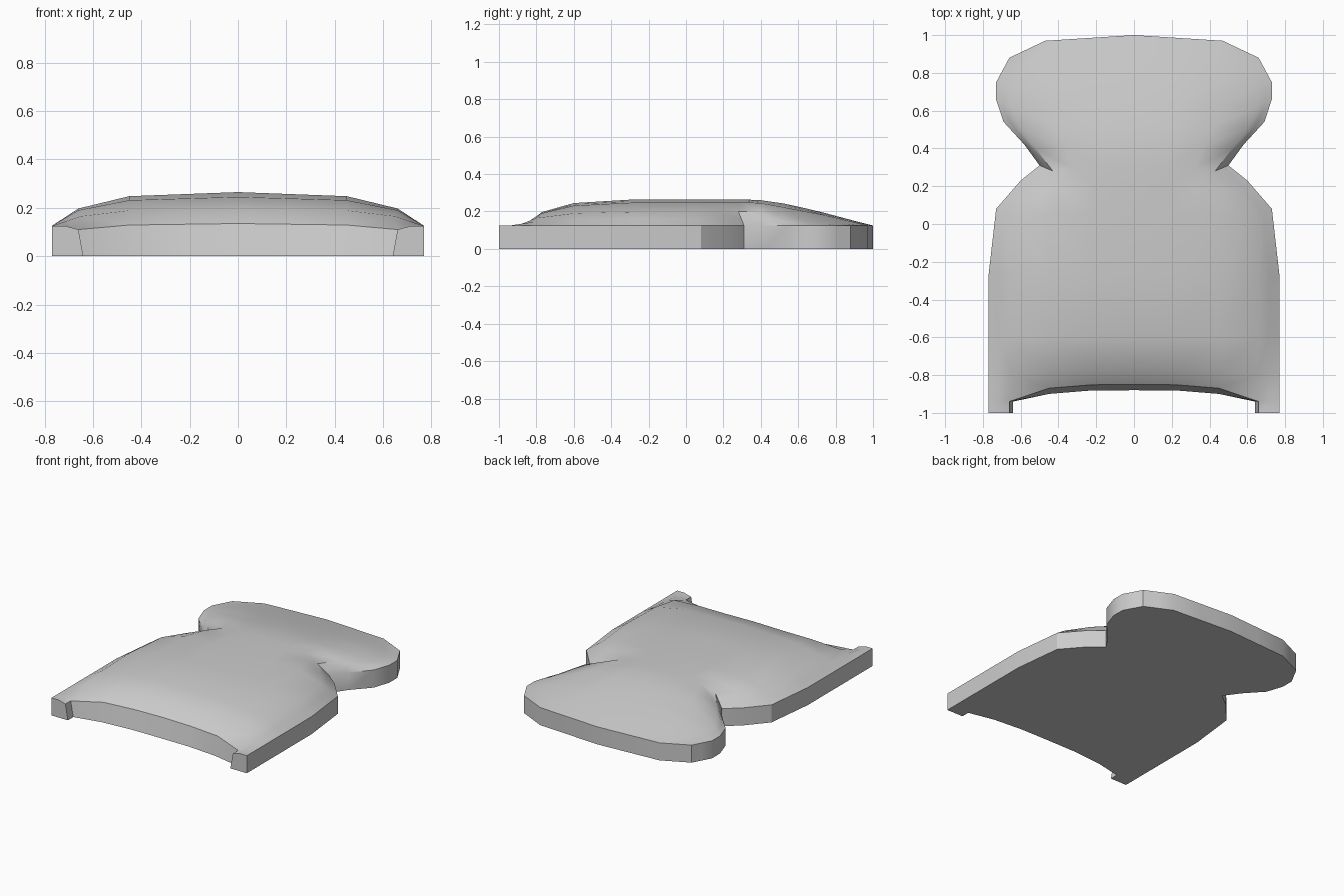
import bpy, bmesh
from mathutils import Vector

cube = bpy.data.objects.get("Cube")
if cube:
    bpy.data.objects.remove(cube, do_unlink=True)

RIM_Z = 0.125  # height of the vertical edge band

# Cross sections from front to back, right half only:
# centre y, centre z, crown x, shoulder xyz, rim xy
SECTIONS = [
    (-0.85, 0.135, 0.45, 0.66, -0.94, 0.11, 0.77, -0.94),
    (-0.77, 0.197, 0.45, 0.65, -0.80, 0.165, 0.77, -0.82),
    (-0.60, 0.245, 0.45, 0.66, -0.60, 0.19, 0.77, -0.60),
    (-0.27, 0.265, 0.45, 0.66, -0.27, 0.197, 0.77, -0.27),
    (0.06, 0.265, 0.45, 0.63, 0.04, 0.197, 0.73, 0.08),
    (0.20, 0.265, 0.40, 0.53, 0.18, 0.20, 0.60, 0.23),
    (0.30, 0.265, 0.32, 0.43, 0.28, 0.20, 0.50, 0.31),
    (0.40, 0.260, 0.36, 0.52, 0.40, 0.20, 0.58, 0.42),
    (0.52, 0.243, 0.42, 0.60, 0.51, 0.165, 0.69, 0.54),
    (0.64, 0.217, 0.46, 0.65, 0.62, 0.15, 0.73, 0.66),
    (0.75, 0.190, 0.46, 0.64, 0.73, 0.148, 0.73, 0.75),
    (0.90, 0.150, 0.42, 0.57, 0.84, 0.137, 0.695, 0.815),
    (1.00, 0.125, 0.24, 0.47, 0.97, 0.125, 0.66, 0.88),
]


def section_points(i, sec):
    """Six points from the centre line out to the rim."""
    cy, cz, mx, ix, iy, iz, rx, ry = sec
    power = 1 if i == len(SECTIONS) - 1 else 4
    centre = Vector((0, cy, cz))
    shoulder = Vector((ix, iy, iz))
    rim = Vector((rx, ry, RIM_Z))

    def crown(x):
        return Vector((x, cy + (iy - cy) * (x / ix) ** power,
                       cz - (cz - iz) * 0.25 * x / mx))

    side = shoulder.lerp(rim, 0.5)
    if i == 0:
        side.z = RIM_Z  # rounded inner edge of the front corner tab
    return [centre, crown(mx / 2), crown(mx), shoulder, side, rim]


bm = bmesh.new()
rows = [[bm.verts.new(p) for p in section_points(i, s)]
        for i, s in enumerate(SECTIONS)]

# Domed top surface
for a, b in zip(rows, rows[1:]):
    for c in range(5):
        bm.faces.new((a[c], a[c + 1], b[c + 1], b[c]))

# Front corner tab
tab = [bm.verts.new((v.co.x, -1.0, v.co.z)) for v in rows[0][3:]]
for c in range(2):
    bm.faces.new((tab[c], tab[c + 1], rows[0][c + 4], rows[0][c + 3]))

# Outline dropped to the floor, with a slightly raked front wall
outline = rows[0][:4] + tab + [r[5] for r in rows] + rows[-1][4::-1]
base = []
for v in outline:
    p = Vector((v.co.x, v.co.y, 0))
    if v in rows[0][:3]:
        p.y -= 0.03
    elif v in (rows[0][3], tab[0]):
        p.x = 0.64
    base.append(bm.verts.new(p))
for i in range(len(outline) - 1):
    bm.faces.new((base[i], base[i + 1], outline[i + 1], outline[i]))
bm.faces.new(base[::-1])

mesh = bpy.data.meshes.new("cushion_pad")
bm.to_mesh(mesh)
bm.free()
pad = bpy.data.objects.new("cushion_pad", mesh)
bpy.context.collection.objects.link(pad)

# Single grey material
grey = bpy.data.materials.new("plain_grey")
grey.use_nodes = True
colour = (0.6, 0.6, 0.6, 1)
grey.diffuse_color = colour
grey.node_tree.nodes["Principled BSDF"].inputs["Base Color"].default_value = colour
mesh.materials.append(grey)

# Left half by mirroring
mirror = pad.modifiers.new("mirror", 'MIRROR')
mirror.use_clip = True
bpy.ops.object.select_all(action='DESELECT')
pad.select_set(True)
bpy.context.view_layer.objects.active = pad
bpy.ops.object.modifier_apply(modifier=mirror.name)
bpy.ops.object.shade_smooth_by_angle(angle=0.6)
